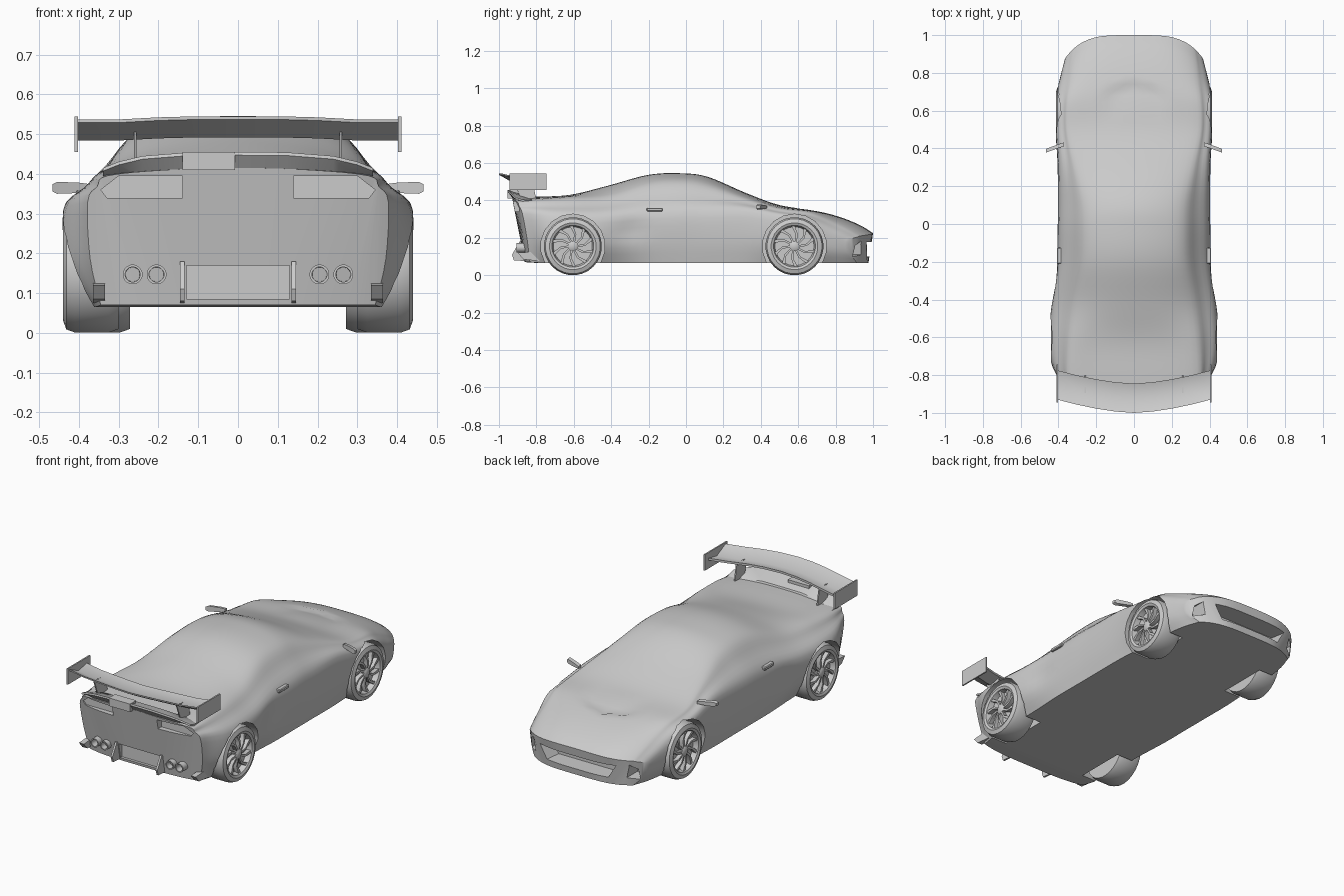
import bpy, bmesh, math
from mathutils import Vector

if "Cube" in bpy.data.objects:
    bpy.data.objects.remove(bpy.data.objects["Cube"])


def loft(bm, rings):
    """Skin a list of equal-sized closed rings and cap both ends."""
    vs = [[bm.verts.new(p) for p in r] for r in rings]
    n = len(vs[0])
    for a, b in zip(vs, vs[1:]):
        for i in range(n):
            bm.faces.new((a[i], a[(i + 1) % n], b[(i + 1) % n], b[i]))
    bm.faces.new(vs[0])
    bm.faces.new(vs[-1])


def box(bm, x0, x1, y0, y1, z0, z1):
    loft(bm, [[(x, y0, z0), (x, y1, z0), (x, y1, z1), (x, y0, z1)] for x in (x0, x1)])


def circle(axis, r, c, n):
    out = []
    for i in range(n):
        a = 2 * math.pi * (i + .5) / n
        u, v = r * math.cos(a), r * math.sin(a)
        out.append((c[0], c[1] + u, c[2] + v) if axis == 'x' else (c[0] + u, c[1], c[2] + v))
    return out


def finish(name, bm, angle=35):
    bmesh.ops.recalc_face_normals(bm, faces=bm.faces)
    me = bpy.data.meshes.new(name)
    bm.to_mesh(me)
    bm.free()
    ob = bpy.data.objects.new(name, me)
    bpy.context.collection.objects.link(ob)
    smooth(ob, angle)
    return ob


def smooth(ob, angle):
    bpy.ops.object.select_all(action='DESELECT')
    ob.select_set(True)
    bpy.context.view_layer.objects.active = ob
    bpy.ops.object.shade_smooth_by_angle(angle=math.radians(angle))


def spline(p, steps):
    """Catmull-Rom through p[1:-1]; the first and last are tangent helpers."""
    out = []
    for a, b, c, d in zip(p, p[1:], p[2:], p[3:]):
        for k in range(steps):
            t = k / steps
            out.append(.5 * (2 * b + (c - a) * t + (2 * a - 5 * b + 4 * c - d) * t * t
                             + (3 * b - a - 3 * c + d) * t ** 3))
    return out + [p[-2]]


# Body stations: y, bottom z, half widths bottom / mid, shoulder x z, roof edge x z, centre z
STATIONS = [
    (-.93, .07, .345, .372, .378, .33, .33, .395, .415),
    (-.80, .065, .36, .425, .42, .32, .335, .405, .42),
    (-.62, .065, .37, .443, .442, .31, .325, .415, .43),
    (-.42, .065, .37, .428, .43, .31, .30, .43, .478),
    (-.20, .065, .38, .405, .402, .33, .265, .49, .537),
    (-.02, .065, .38, .40, .397, .34, .26, .50, .545),
    (.12, .065, .38, .40, .395, .34, .265, .48, .525),
    (.32, .065, .38, .403, .398, .34, .30, .415, .44),
    (.50, .065, .37, .412, .41, .31, .335, .36, .375),
    (.68, .065, .36, .415, .413, .29, .33, .34, .348),
    (.82, .065, .355, .41, .405, .26, .315, .30, .312),
    (.93, .065, .34, .385, .385, .22, .31, .255, .268),
    (1.0, .065, .31, .355, .365, .185, .30, .212, .225),
]


def shape(x, y, z):
    """Round the nose and tail in plan, and model hood vent and side scoop."""
    f = min(max((y - .55) / .45, 0), 1)
    g = min(max((-.72 - y) / .2, 0), 1)
    if z > .3 and .5 < y < .76:
        edge = .745 - 3.2 * x * x
        if x < .17 and y < edge:
            z -= .016 * max(0, 1 - (edge - y) / .16) * (1 - (x / .17) ** 4)
    if x > .3:
        x -= .016 * math.exp(-((y + .3) / .09) ** 2 - ((z - .24) / .06) ** 2)
    f = f * f * (3 - 2 * f)
    y -= f * (.14 * (x / .38) ** 4 + .16 * (.22 - min(z, .22)))
    y += g * (.04 * (x / .38) ** 4 + .2 * (.41 - min(z, .41)))
    return x, y, z


def build_body():
    rows = [Vector(s) for s in STATIONS]
    rows = spline([2 * rows[0] - rows[1]] + rows + [2 * rows[-1] - rows[-2]], 5)
    bm = bmesh.new()
    grid = []
    for y, zb, wb, wm, ws, zs, wt, zt, zc in rows:
        crown = Vector((.55 * wt, zt + .75 * (zc - zt)))
        c = [Vector((wb, zb)), Vector((wb, zb)), Vector((wm, zb + .45 * (zs - zb))), Vector((ws, zs)),
             Vector(((ws + wt) / 2, (zs + zt) / 2 + .006)), Vector((wt, zt)), crown,
             Vector((0, zc)), Vector((-crown.x, crown.y))]
        half = [Vector((wb * i / 12, zb)) for i in range(12)] + spline(c, 4)
        grid.append([bm.verts.new(shape(p.x, y, p.y)) for p in half])
    n = len(grid[0])
    for a, b in zip(grid, grid[1:]):
        for i in range(n - 1):
            bm.faces.new((a[i], a[i + 1], b[i + 1], b[i]))
    for r in (grid[0], grid[-1]):
        for i in range(n // 2):
            q = [r[i], r[i + 1], r[n - 2 - i], r[n - 1 - i]]
            bm.faces.new(list(dict.fromkeys(q)))
    bmesh.ops.mirror(bm, geom=bm.verts[:] + bm.edges[:] + bm.faces[:], axis='X', merge_dist=1e-4)
    bmesh.ops.remove_doubles(bm, verts=bm.verts, dist=1e-5)
    return finish("body", bm)


AXLES = {"rear": (-.605, .44), "front": (.58, .412)}
body = build_body()

# Cutters: wheel wells, tail light recesses, diffuser, mouth and side intakes
bm = bmesh.new()
for s in (-1, 1):
    for y, x in AXLES.values():
        loft(bm, [circle('x', .172, (s * q, y, .155), 18) for q in (.27, .6)])
    loft(bm, [[(s * .14, y, .34), (s * .33, y, .34), (s * .345, y, .36), (s * .30, y, .395), (s * .14, y, .395)]
              for y in (-1.0, -.885)])
    loft(bm, [[(s * .285, y, .11), (s * .34, y, .10), (s * .335, y, .16), (s * .30, y, .185)]
              for y in (.84, 1.1)])
loft(bm, [[(-.13, y, .085), (.13, y, .085), (.13, y, .17), (-.13, y, .17)] for y in (-1, -.85)])
loft(bm, [[(-k * .25, y, .178), (-k * .2, y, .1), (k * .2, y, .1), (k * .25, y, .178)]
          for y, k in ((.88, .9), (1.1, 1.05))])
cutter = finish("cutter", bm)
cutter.hide_render = True
mod = body.modifiers.new("cut", 'BOOLEAN')
mod.operation, mod.solver, mod.object = 'DIFFERENCE', 'EXACT', cutter
bpy.context.view_layer.objects.active = body
bpy.ops.object.modifier_apply(modifier=mod.name)
bpy.data.objects.remove(cutter)
smooth(body, 32)

# Wheels: turned tyre and rim, hub and swept spokes
PROFILE = [(.01, -.035), (.104, -.035), (.112, -.006), (.125, 0), (.147, -.008), (.155, -.03),
           (.155, -.115), (.146, -.14), (.01, -.14)]
for end, (y, x) in AXLES.items():
    for side, s in (("left", -1), ("right", 1)):
        bm = bmesh.new()
        loft(bm, [circle('x', r, (s * (x + d), y, .155), 28) for r, d in PROFILE])
        loft(bm, [circle('x', r, (s * (x + d), y, .155), 12) for r, d in ((.027, -.04), (.027, -.012), (.018, -.006))])
        for k in range(10):
            rings = []
            for r, twist, w in ((.02, 0, .005), (.065, .12, .006), (.109, .38, .009)):
                a = k * math.pi / 5 + twist
                u, v = math.cos(a), math.sin(a)
                rings.append([(s * (x + d), y + r * u - h * v, .155 + r * v + h * u)
                              for d, h in ((-.04, -w), (-.04, w), (-.012, w), (-.012, -w))])
            loft(bm, rings)
        finish(f"{end}_{side}_wheel", bm)

# Rear wing blade, bowed backwards in plan
bm = bmesh.new()
rings = []
for x in (-.405, -.3, -.2, -.1, 0, .1, .2, .3, .405):
    b = .07 * (1 - (abs(x) / .405) ** 1.6)
    dz = -.008 * min(1, max(0, (abs(x) - .15) / .15))
    rings.append([(x, q - b, z + dz) for q, z in ((-.775, .522), (-.85, .506), (-.93, .545),
                                                  (-.93, .537), (-.85, .492), (-.775, .510))])
loft(bm, rings)
finish("rear_wing", bm, 40)

# Wing end plates and posts
bm = bmesh.new()
for s in (-1, 1):
    box(bm, s * .403, s * .411, -.945, -.745, .455, .545)
    loft(bm, [[(x, -.80, .40), (x, -.88, .40), (x, -.92, .505), (x, -.82, .505)] for x in (s * .255, s * .262)])
finish("wing_supports", bm)

# Raised tail lip
bm = bmesh.new()
rings = []
for x in (-.34, -.3, -.24, -.12, 0, .12, .24, .3, .34):
    t = (abs(x) / .34) ** 4
    top, b = .455 - .04 * t, .04 * t
    rings.append([(x, -.85 + b, .40), (x, -.86 + b, top - .028), (x, -.95 + b, top),
                  (x, -.953 + b, top - .008), (x, -.915 + b, .395)])
loft(bm, rings)
box(bm, -.14, -.007, -.955, -.90, .41, .455)
finish("tail_lip", bm)

# Exhaust tips as hollow tubes
bm = bmesh.new()
for s in (-1, 1):
    for x in (.205, .265):
        loft(bm, [circle('y', r, (s * x, y, .147), 16)
                  for r, y in ((.025, -.84), (.025, -.905), (.019, -.905), (.018, -.86))])
finish("exhaust_tips", bm)

# Diffuser fins and corner winglets
bm = bmesh.new()
for s in (-1, 1):
    loft(bm, [[(x, -.85, .075), (x, -.92, .08), (x, -.93, .11), (x, -.89, .18), (x, -.85, .18)]
              for x in (s * .135, s * .146)])
    loft(bm, [[(x, -.78, .075), (x, -.87, .085), (x, -.90, .12), (x, -.83, .125)]
              for x in (s * .335, s * .365)])
finish("diffuser_fins", bm)

# Wing mirrors and door handles
bm = bmesh.new()
for s in (-1, 1):
    loft(bm, [[(s * x, y - .008, .35 + e), (s * x, y + .012, .353 + e), (s * x, y + .012, .377 - e),
               (s * x, y - .008, .38 - e)] for x, y, e in ((.37, .42, .006), (.40, .41, .002), (.455, .39, 0), (.467, .385, .006))])
finish("wing_mirrors", bm)
bm = bmesh.new()
for s in (-1, 1):
    box(bm, s * .375, s * .408, -.21, -.125, .341, .36)
bmesh.ops.bevel(bm, geom=bm.edges[:], offset=.004, segments=1, affect='EDGES')
finish("door_handles", bm)
